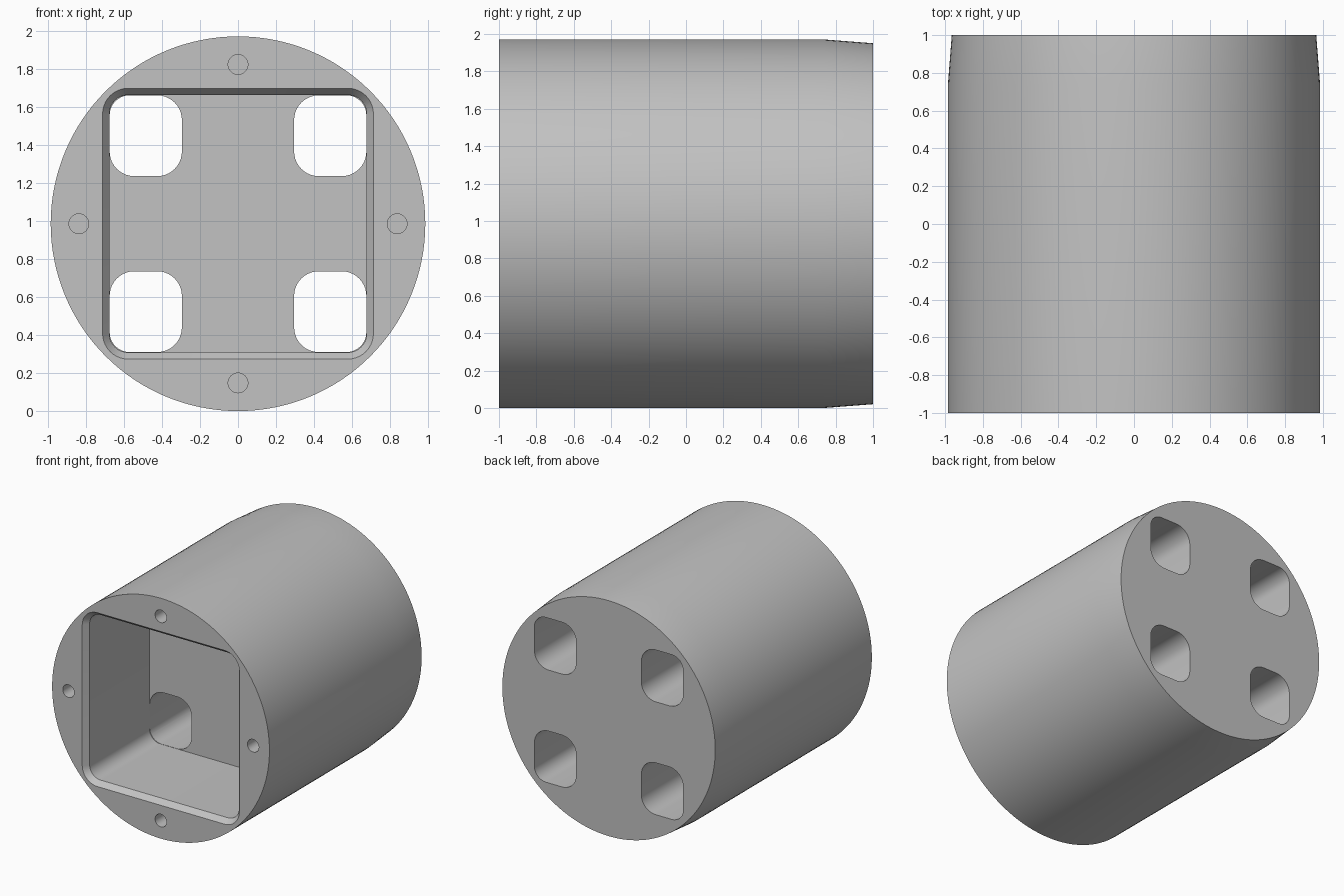
import bpy
import bmesh
from math import cos, sin, pi, radians
from mathutils import Vector

default = bpy.data.objects.get("Cube")
if default:
    bpy.data.objects.remove(default, do_unlink=True)

RADIUS = 0.985
INNER = 0.677        # half width of the square cavity
CAVITY_END = -0.18   # depth position of the cavity floor

grey = bpy.data.materials.new("light grey")
grey.use_nodes = True
colour = (0.54, 0.54, 0.54, 1)
grey.diffuse_color = colour
grey.node_tree.nodes["Principled BSDF"].inputs["Base Color"].default_value = colour


def circle(r, n, cx=0, cz=0):
    return [(cx + r * cos(2 * pi * i / n), cz + r * sin(2 * pi * i / n)) for i in range(n)]


def rounded_rect(x0, x1, z0, z1, radii, seg=10):
    """Outline with radii in the order top right, top left, bottom left, bottom right."""
    points = []
    signs = [(1, 1), (-1, 1), (-1, -1), (1, -1)]
    for k, ((sx, sz), r) in enumerate(zip(signs, radii)):
        cx = x1 - r if sx > 0 else x0 + r
        cz = z1 - r if sz > 0 else z0 + r
        for i in range(seg + 1):
            a = pi / 2 * (k + i / seg)
            points.append((cx + r * cos(a), cz + r * sin(a)))
    return points


def loft(name, sections):
    """Closed solid through (y, outline) sections; outlines are centred on the axis."""
    bm = bmesh.new()
    rings = [[bm.verts.new((x, y, z + RADIUS)) for x, z in outline] for y, outline in sections]
    n = len(rings[0])
    for a, b in zip(rings, rings[1:]):
        for i in range(n):
            j = (i + 1) % n
            bm.faces.new((a[i], a[j], b[j], b[i]))
    bm.faces.new(rings[0])
    bm.faces.new(rings[-1])
    bmesh.ops.recalc_face_normals(bm, faces=bm.faces)
    mesh = bpy.data.meshes.new(name)
    bm.to_mesh(mesh)
    bm.free()
    mesh.materials.append(grey)
    obj = bpy.data.objects.new(name, mesh)
    bpy.context.collection.objects.link(obj)
    return obj


def square(half, r):
    return rounded_rect(-half, half, -half, half, [r] * 4)


# Round housing with a slight taper toward the back
body = loft("housing", [(-1, circle(RADIUS, 128)),
                        (0.74, circle(RADIUS, 128)),
                        (1, circle(0.965, 128))])

# Square cavity with a chamfered mouth
cutters = [loft("cavity_cutter", [(-1.01, square(0.72, 0.143)),
                                  (-0.955, square(INNER, 0.1)),
                                  (CAVITY_END, square(INNER, 0.1))])]

# Four rounded passages from the cavity floor to the back
near, far = 0.295, 0.675
low = 0.25
for k, (sx, sz) in enumerate([(1, 1), (-1, 1), (-1, -1), (1, -1)]):
    xs = sorted((sx * near, sx * far))
    zs = sorted((sz * low, sz * far))
    radii = [0.13] * 4
    radii[k] = 0.105
    outline = rounded_rect(*xs, *zs, radii)
    cutters.append(loft("passage_cutter", [(CAVITY_END - 0.1, outline), (1.1, outline)]))

# Four blind screw holes in the front rim
for k in range(4):
    a = k * pi / 2
    outline = circle(0.052, 32, 0.837 * cos(a), 0.837 * sin(a))
    cutters.append(loft("screw_hole_cutter", [(-1.1, outline), (-0.7, outline)]))

bpy.ops.object.select_all(action='DESELECT')
body.select_set(True)
bpy.context.view_layer.objects.active = body
for cutter in cutters:
    cutter.hide_render = True
    mod = body.modifiers.new("cut", 'BOOLEAN')
    mod.operation = 'DIFFERENCE'
    mod.solver = 'EXACT'
    mod.object = cutter
    bpy.ops.object.modifier_apply(modifier=mod.name)
    bpy.data.objects.remove(cutter, do_unlink=True)

bpy.ops.object.shade_smooth_by_angle(angle=radians(30))
